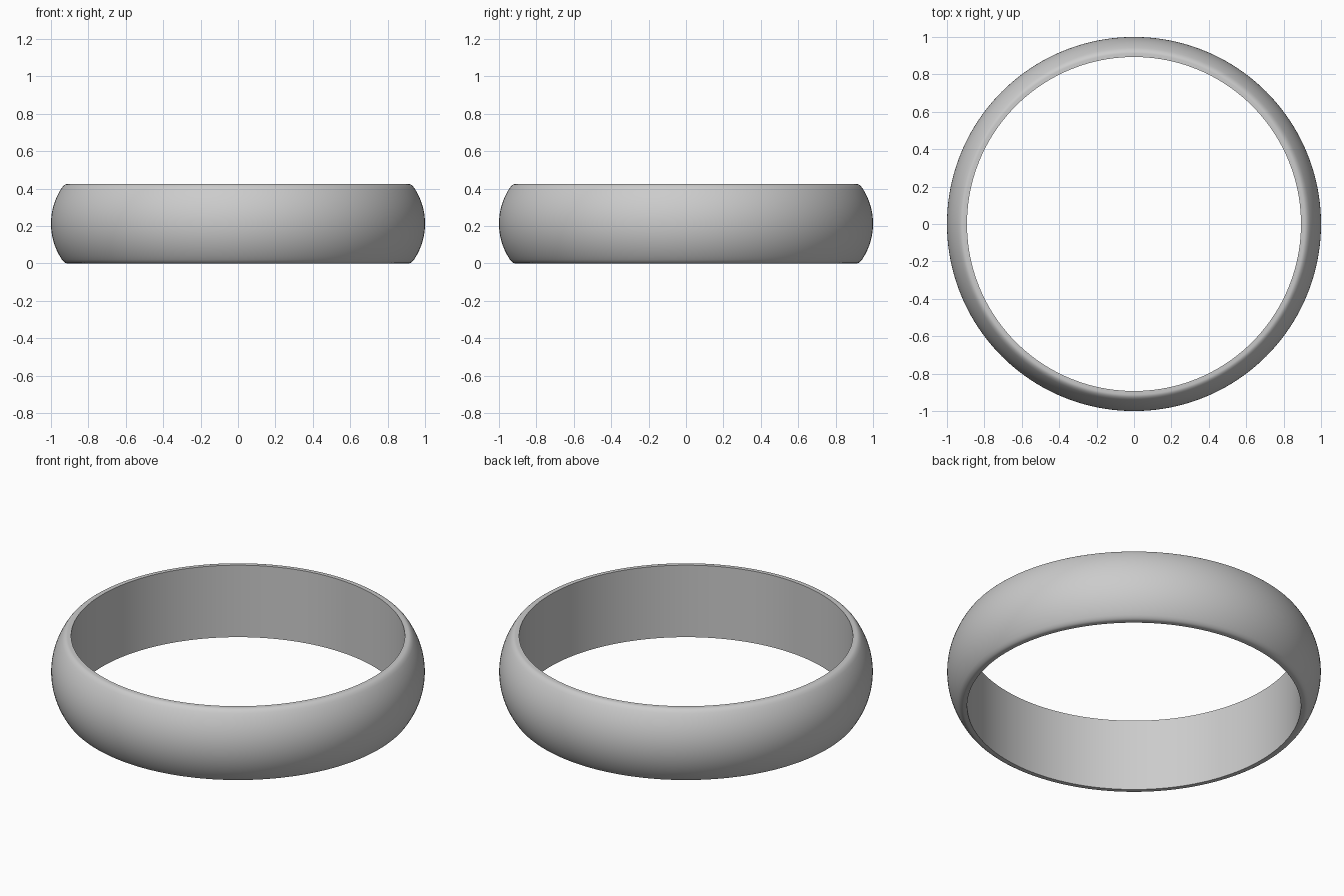
import bpy, bmesh, math

if "Cube" in bpy.data.objects:
    bpy.data.objects.remove(bpy.data.objects["Cube"])

R_IN, R_OUT, H = 0.893, 1.0, 0.425
MID = H / 2
ARC_R = 0.345                      # radius of the domed outer face
ARC_C = R_OUT - ARC_R
SEGS = 160


def dome(dz):
    return ARC_C + math.sqrt(ARC_R ** 2 - dz ** 2)


def fillet(a, b, c, n=5):
    """Rounded corner from a to c with b as the corner."""
    return [tuple((1 - t) ** 2 * p + 2 * t * (1 - t) * q + t * t * r
                  for p, q, r in zip(a, b, c))
            for t in (i / n for i in range(n + 1))]


# Upper half of the cross-section (radius, height above middle), outside to inside
edge = 0.192
upper = [(dome(edge * i / 10), edge * i / 10) for i in range(10)]
upper += fillet((dome(edge), edge), (dome(MID), MID), (0.912, MID))
upper.append((R_IN, MID))

# Mirror for the lower half
lower = [(r, -z) for r, z in reversed(upper[1:])]
profile = [(r, z + MID) for r, z in lower + upper]

# Revolve the closed cross-section into the band
bm = bmesh.new()
rings = []
for s in range(SEGS):
    a = 2 * math.pi * s / SEGS
    rings.append([bm.verts.new((r * math.cos(a), r * math.sin(a), z)) for r, z in profile])
n = len(profile)
for s in range(SEGS):
    p, q = rings[s], rings[(s + 1) % SEGS]
    for i in range(n):
        j = (i + 1) % n
        bm.faces.new((p[i], q[i], q[j], p[j]))
bmesh.ops.recalc_face_normals(bm, faces=bm.faces)

mesh = bpy.data.meshes.new("ring_band")
bm.to_mesh(mesh)
bm.free()
band = bpy.data.objects.new("ring_band", mesh)
bpy.context.collection.objects.link(band)

# Pale metal
metal = bpy.data.materials.new("pale_metal")
metal.diffuse_color = (0.95, 0.95, 0.95, 1)
metal.use_nodes = True
metal.node_tree.nodes["Principled BSDF"].inputs["Base Color"].default_value = metal.diffuse_color
mesh.materials.append(metal)

# Smooth surfaces with crisp inner rims
bpy.context.view_layer.objects.active = band
band.select_set(True)
bpy.ops.object.shade_smooth_by_angle(angle=math.radians(35))
